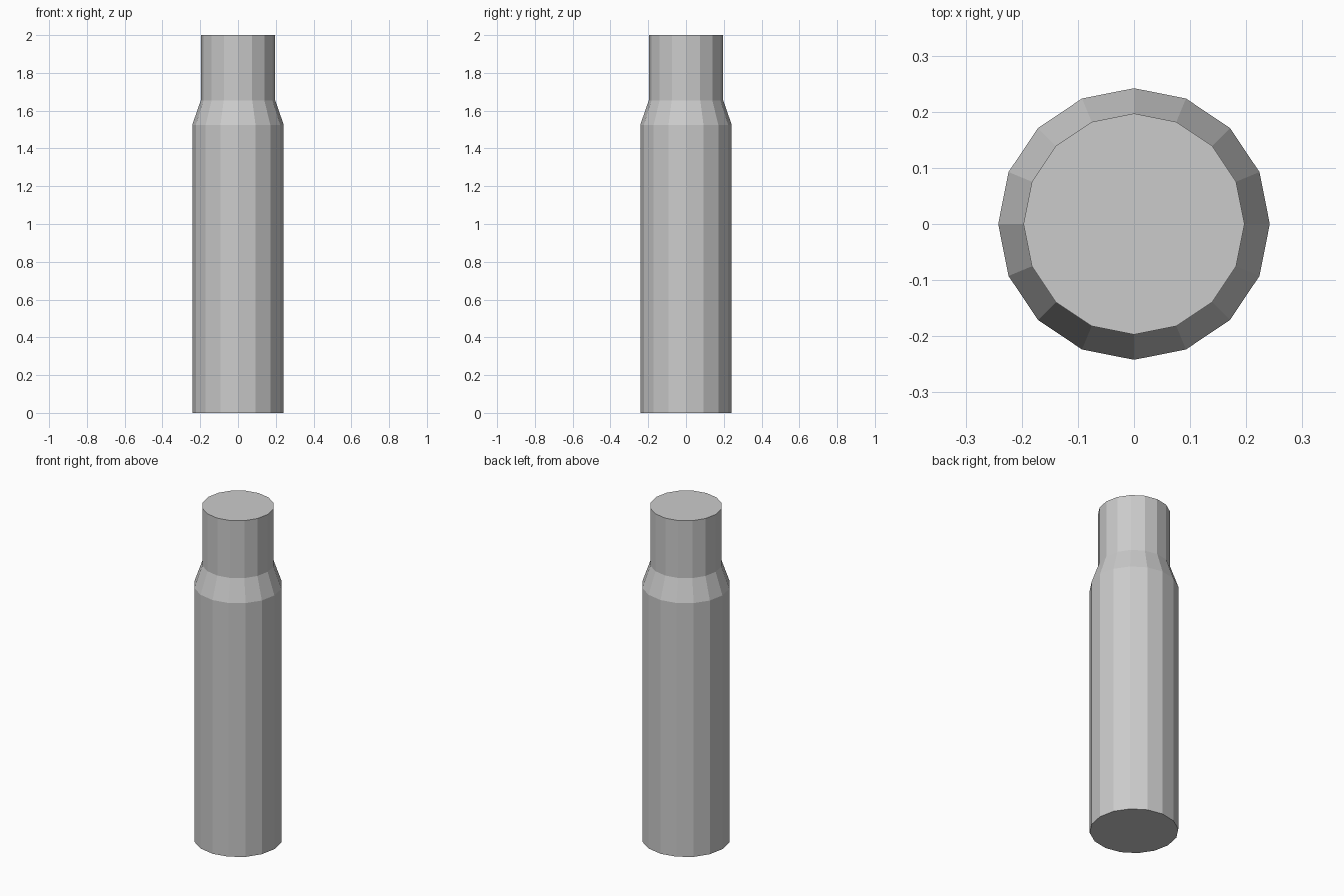
import bpy, bmesh
from math import cos, sin, pi

if "Cube" in bpy.data.objects:
    bpy.data.objects.remove(bpy.data.objects["Cube"])

SIDES = 16
# (radius, height) from base to mouth
PROFILE = [(0.242, 0.0), (0.242, 1.525), (0.197, 1.655), (0.197, 2.0)]

bm = bmesh.new()
rings = [[bm.verts.new((r * cos(2 * pi * i / SIDES), r * sin(2 * pi * i / SIDES), z))
          for i in range(SIDES)] for r, z in PROFILE]

# Body, sloped shoulder and neck walls
for low, high in zip(rings, rings[1:]):
    for i in range(SIDES):
        j = (i + 1) % SIDES
        bm.faces.new((low[i], low[j], high[j], high[i]))

# Flat base and top
bm.faces.new(rings[0][::-1])
bm.faces.new(rings[-1])

mesh = bpy.data.meshes.new("necked_casing")
bm.to_mesh(mesh)
bm.free()
casing = bpy.data.objects.new("necked_casing", mesh)
bpy.context.collection.objects.link(casing)
